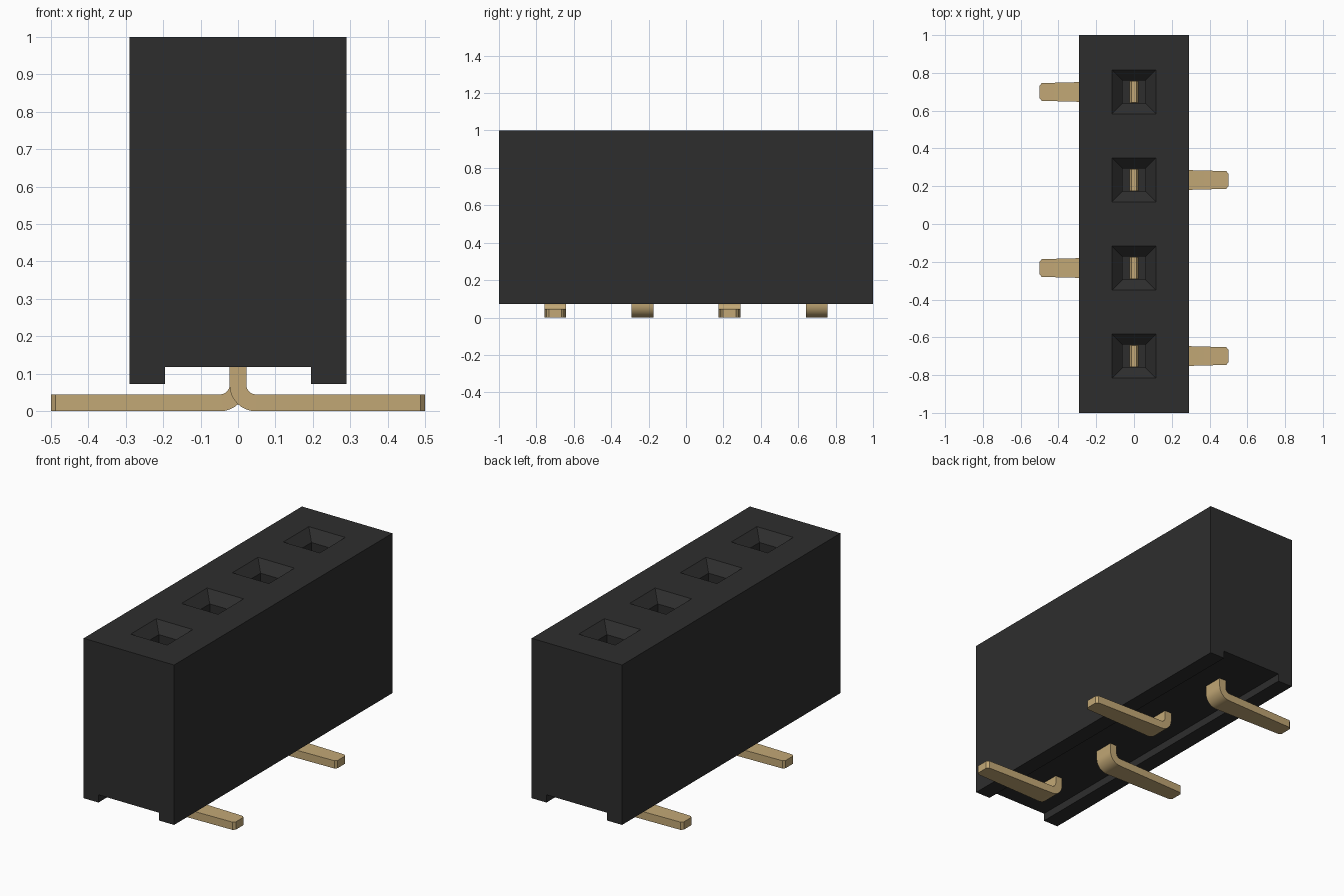
import bpy, bmesh, math

if "Cube" in bpy.data.objects:
    bpy.data.objects.remove(bpy.data.objects["Cube"], do_unlink=True)


def material(name, rgb):
    m = bpy.data.materials.new(name)
    m.use_nodes = True
    m.diffuse_color = (*rgb, 1)
    m.node_tree.nodes["Principled BSDF"].inputs["Base Color"].default_value = (*rgb, 1)
    return m


black = material("black plastic", (0.027, 0.027, 0.027))
gold = material("gold metal", (0.54, 0.39, 0.18))


def loft(bm, rings):
    """Skin a list of equal-length point rings and cap both ends."""
    loops = [[bm.verts.new(p) for p in ring] for ring in rings]
    n = len(loops[0])
    for a, b in zip(loops, loops[1:]):
        for i in range(n):
            j = (i + 1) % n
            bm.faces.new((a[i], a[j], b[j], b[i]))
    bm.faces.new(loops[0][::-1])
    bm.faces.new(loops[-1])


def finish(bm, name, mat):
    bmesh.ops.recalc_face_normals(bm, faces=bm.faces)
    mesh = bpy.data.meshes.new(name)
    bm.to_mesh(mesh)
    bm.free()
    mesh.materials.append(mat)
    ob = bpy.data.objects.new(name, mesh)
    bpy.context.collection.objects.link(ob)
    return ob


PITCH = 0.466
ROWS = [(i - 1.5) * PITCH for i in range(4)]

# Housing: block with a channel running along the underside
profile = [(-0.29, 0.073), (-0.195, 0.073), (-0.195, 0.118), (0.195, 0.118),
           (0.195, 0.073), (0.29, 0.073), (0.29, 1), (-0.29, 1)]
bm = bmesh.new()
loft(bm, [[(x, y, z) for x, z in profile] for y in (-1, 1)])
housing = finish(bm, "housing", black)

# Socket cutter: funnel mouths over straight square wells
bm = bmesh.new()
for y in ROWS:
    loft(bm, [[(sx * h, y + sy * h, z) for sx, sy in ((-1, -1), (1, -1), (1, 1), (-1, 1))]
              for h, z in ((0.06, 0.3), (0.06, 0.945), (0.117, 1.0), (0.138, 1.02))])
cutter = finish(bm, "socket_cutter", black)
cutter.hide_render = True
mod = housing.modifiers.new("sockets", "BOOLEAN")
mod.operation = "DIFFERENCE"
mod.solver = "EXACT"
mod.object = cutter
bpy.context.view_layer.objects.active = housing
bpy.ops.object.modifier_apply(modifier=mod.name)
bpy.data.objects.remove(cutter, do_unlink=True)

# Contacts: upright blade, rounded bend and tapered foot, alternating sides
T, R_IN, R_OUT = 0.0225, 0.025, 0.07
for k, y in enumerate(ROWS):
    side = 1 if k % 2 == 0 else -1
    # each station: inner (x, z), outer (x, z), half width
    stations = [((0.013, 0.75), (-0.013, 0.75), 0.057),
                ((T, 0.73), (-T, 0.73), 0.0575)]
    for s in range(9):
        a = math.pi / 2 * s / 8
        c, d = math.cos(a), math.sin(a)
        cx, cz = T + R_IN, R_OUT
        stations.append(((cx - R_IN * c, cz - R_IN * d),
                         (cx - R_OUT * c, cz - R_OUT * d), 0.0585))
    stations += [((0.488, 0.045), (0.488, 0), 0.047),
                 ((0.5, 0.045), (0.5, 0), 0.034)]
    bm = bmesh.new()
    loft(bm, [[(side * p[0], y - w, p[1]), (side * p[0], y + w, p[1]),
               (side * q[0], y + w, q[1]), (side * q[0], y - w, q[1])]
              for p, q, w in stations])
    pin = finish(bm, f"contact_pin_{k + 1}", gold)
    bpy.ops.object.select_all(action="DESELECT")
    pin.select_set(True)
    bpy.context.view_layer.objects.active = pin
    bpy.ops.object.shade_smooth_by_angle(angle=math.radians(25))
